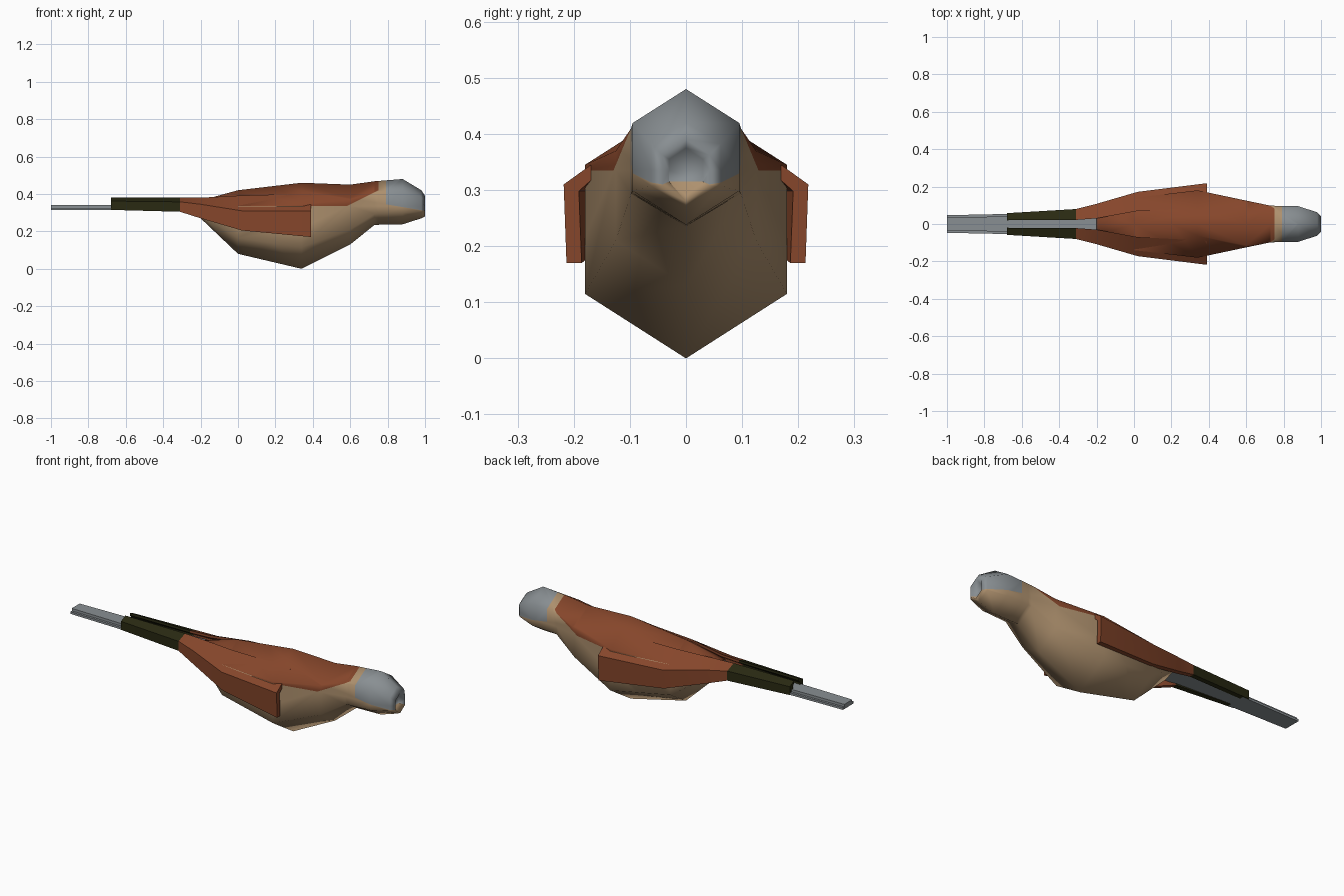
import bpy, bmesh, math
from mathutils import Vector

cube = bpy.data.objects.get("Cube")
if cube:
    bpy.data.objects.remove(cube)


def material(name, r, g, b):
    m = bpy.data.materials.new(name)
    m.use_nodes = True
    m.diffuse_color = (r, g, b, 1)
    m.node_tree.nodes["Principled BSDF"].inputs["Base Color"].default_value = (r, g, b, 1)
    return m


rust = material("rust_brown", .24, .062, .024)
tan = material("buff_tan", .42, .28, .155)
grey = material("slate_grey", .25, .275, .29)
olive = material("dark_olive", .022, .022, .006)


def loft(name, rings, mats, rule, cuts=(), angle=180):
    """Skin a row of matching rings, cut along colour borders, colour by face centre."""
    bm = bmesh.new()
    rows = [[bm.verts.new(p) for p in ring] for ring in rings]
    n = len(rows[0])
    for a, b in zip(rows, rows[1:]):
        for i in range(n):
            j = (i + 1) % n
            bm.faces.new((a[i], a[j], b[j], b[i]))
    bm.faces.new(rows[0])
    bm.faces.new(rows[-1])
    bmesh.ops.recalc_face_normals(bm, faces=bm.faces)
    for point, normal in cuts:
        bmesh.ops.bisect_plane(bm, geom=bm.verts[:] + bm.edges[:] + bm.faces[:],
                               plane_co=point, plane_no=normal)
    for f in bm.faces:
        f.material_index = rule(f.calc_center_median())
    me = bpy.data.meshes.new(name)
    bm.to_mesh(me)
    bm.free()
    for m in mats:
        me.materials.append(m)
    ob = bpy.data.objects.new(name, me)
    bpy.context.collection.objects.link(ob)
    bpy.ops.object.select_all(action='DESELECT')
    ob.select_set(True)
    bpy.context.view_layer.objects.active = ob
    bpy.ops.object.shade_smooth_by_angle(angle=math.radians(angle))
    return ob


# Body and head: hexagonal rings given as x, bottom, top, half width
def hexagon(x, low, high, w):
    q = (high - low) / 4
    return [(x, 0, low), (x, w, low + q), (x, w, high - q),
            (x, 0, high), (x, -w, high - q), (x, -w, low + q)]


stations = [(-.2, .27, .365, .06), (0, .08, .42, .14), (.34, 0, .46, .18),
            (.6, .13, .45, .125), (.73, .235, .468, .098), (.88, .238, .48, .095),
            (.98, .27, .42, .062), (1, .28, .39, .042), (.97, .295, .375, .03)]


def body_colour(c):
    if c.x > .79 and c.z > .345 - (c.x - .79) / 6:
        return 2
    if c.x < .75 and c.z > .335 and c.z > .335 + (c.x - .58) / 2:
        return 0
    return 1


borders = [(Vector((.58, 0, .335)), Vector((0, 0, 1))),
           (Vector((.58, 0, .335)), Vector((-.5, 0, 1))),
           (Vector((.75, 0, 0)), Vector((1, 0, 0))),
           (Vector((.79, 0, 0)), Vector((1, 0, 0))),
           (Vector((.79, 0, .345)), Vector((1, 0, 6)))]
loft("body", [hexagon(*s) for s in stations], (rust, tan, grey), body_colour, borders)

# Folded wings: x, then y and z of upper edge, shoulder and lower edge
wing_stations = [(.39, .09, .402, .218, .31, .213, .17),
                 (.02, .07, .392, .172, .31, .165, .205),
                 (-.2, .03, .38, .108, .345, .107, .27),
                 (-.31, .022, .38, .08, .358, .08, .305),
                 (-.68, .02, .38, .058, .362, .058, .315)]


def wing_ring(side, x, yt, zt, ys, zs, yb, zb):
    t = .027
    pts = [(yt, zt), (ys, zs), (yb, zb), (yb - t, zb), (ys - t, zs - .012), (yt, zt - .014)]
    return [(x, side * y, z) for y, z in pts]


for label, side in (("left", 1), ("right", -1)):
    loft(label + "_wing", [wing_ring(side, *s) for s in wing_stations], (rust, olive),
         lambda c: int(c.x < -.31), angle=40)


# Tail: two stacked tapering feather layers
def slab(name, front, back, low, high):
    rings = [[(x, -w, low), (x, w, low), (x, w, high), (x, -w, high)]
             for x, w in ((-.15, front), (-1, back))]
    loft(name, rings, (grey,), lambda c: 0, angle=30)


slab("lower_tail_feathers", .065, .047, .314, .326)
slab("upper_tail_feathers", .05, .035, .326, .34)
